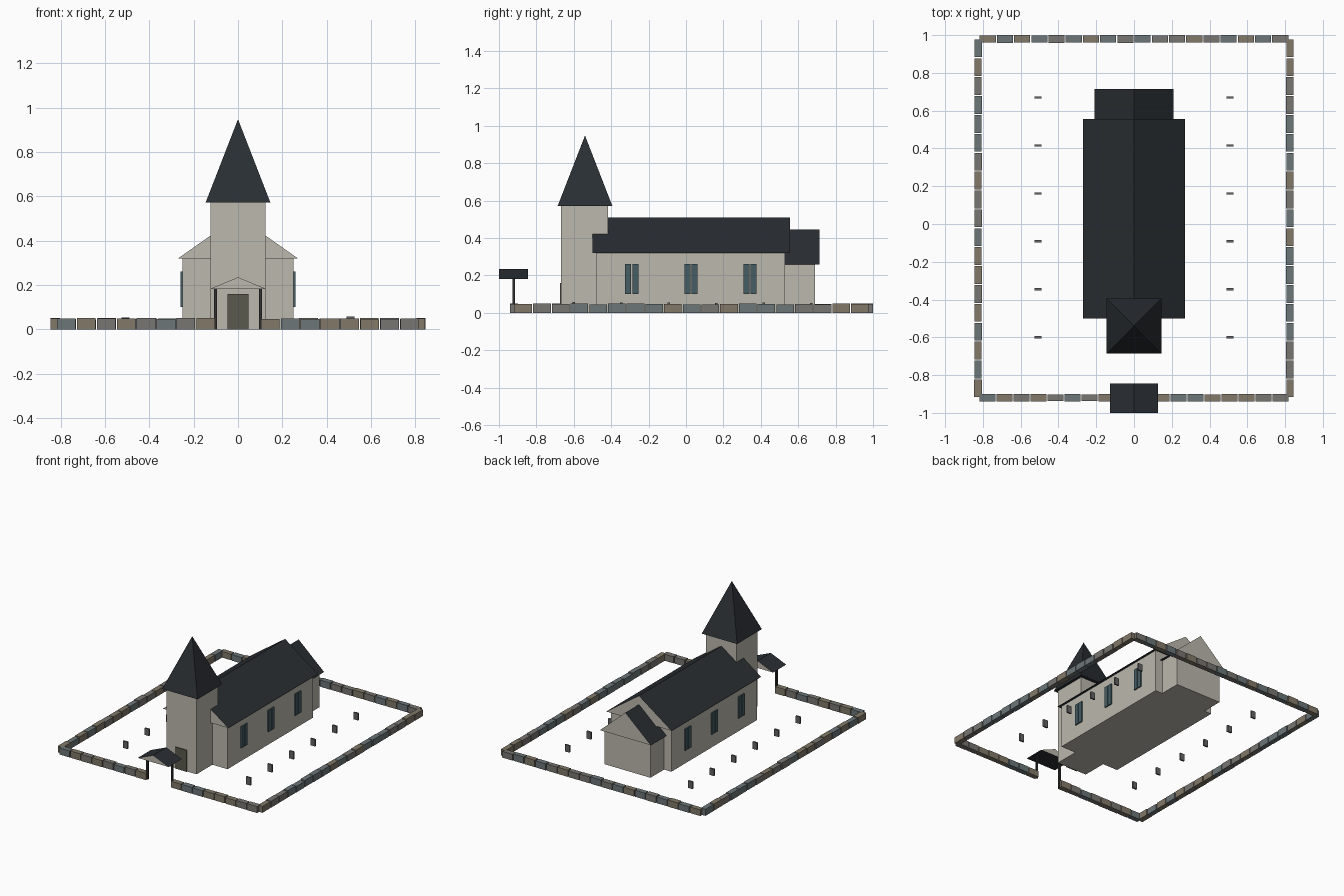
import bpy, random

if "Cube" in bpy.data.objects:
    bpy.data.objects.remove(bpy.data.objects["Cube"])
random.seed(4)


def mat(name, rgb):
    m = bpy.data.materials.new(name)
    m.diffuse_color = (*rgb, 1)
    m.use_nodes = True
    m.node_tree.nodes["Principled BSDF"].inputs["Base Color"].default_value = m.diffuse_color
    return m


STONE = mat("stone", (0.50, 0.48, 0.42))
SLATE = mat("slate", (0.022, 0.027, 0.032))
GLASS = mat("glass", (0.06, 0.11, 0.13))
DOOR = mat("door", (0.10, 0.10, 0.075))
TIMBER = mat("timber", (0.03, 0.03, 0.03))
GRAVE = mat("gravestone", (0.13, 0.13, 0.13))
ROCKS = [mat("rock_brown", (0.22, 0.19, 0.14)), mat("rock_grey", (0.19, 0.18, 0.165)),
         mat("rock_blue", (0.15, 0.18, 0.185))]


def mesh(name, verts, faces, *mats):
    me = bpy.data.meshes.new(name)
    me.from_pydata(verts, [], faces)
    for m in mats:
        me.materials.append(m)
    ob = bpy.data.objects.new(name, me)
    bpy.context.collection.objects.link(ob)
    return ob


def box(name, x, y, z, m):
    """Box from (min, max) ranges."""
    v = [(a, b, c) for a in x for b in y for c in z]
    f = [(0, 1, 3, 2), (4, 6, 7, 5), (0, 4, 5, 1), (2, 3, 7, 6), (0, 2, 6, 4), (1, 5, 7, 3)]
    return mesh(name, v, f, m)


def gable_roof(name, hw, y0, y1, eave, ridge):
    """Slate prism along y with stone gable ends."""
    v = [(x, y, z) for y in (y0, y1) for x, z in ((-hw, eave), (hw, eave), (0, ridge))]
    f = [(0, 1, 2), (3, 5, 4), (0, 3, 4, 1), (1, 4, 5, 2), (0, 2, 5, 3)]
    ob = mesh(name, v, f, STONE, SLATE)
    for p in ob.data.polygons[2:]:
        p.material_index = 1


# nave and chancel
box("nave_walls", (-0.25, 0.25), (-0.48, 0.53), (0, 0.323), STONE)
gable_roof("nave_roof", 0.27, -0.50, 0.555, 0.32, 0.51)
box("chancel_walls", (-0.19, 0.19), (0.50, 0.69), (0, 0.26), STONE)
gable_roof("chancel_roof", 0.21, 0.51, 0.715, 0.258, 0.445)

# tower, spire and door
TY = -0.54
box("tower", (-0.125, 0.125), (TY - 0.127, TY + 0.123), (0, 0.575), STONE)
s = 0.146
mesh("spire", [(-s, TY - s, 0.572), (s, TY - s, 0.572), (s, TY + s, 0.572), (-s, TY + s, 0.572),
               (0, TY, 0.948)],
     [(3, 2, 1, 0), (0, 1, 4), (1, 2, 4), (2, 3, 4), (3, 0, 4)], SLATE)
box("tower_door", (-0.048, 0.048), (-0.674, -0.66), (0, 0.16), DOOR)

# paired lancet windows on both sides
for side in (-1, 1):
    for cy in (-0.29, 0.026, 0.342):
        for d in (-0.019, 0.019):
            box("window", sorted((side * 0.24, side * 0.259)),
                (cy + d - 0.016, cy + d + 0.016), (0.10, 0.26), GLASS)

# covered gate
gable_roof("gate_roof", 0.127, -1.0, -0.845, 0.182, 0.235)
for x in (-0.102, 0.102):
    box("gate_post", (x - 0.007, x + 0.007), (-0.928, -0.914), (0, 0.186), TIMBER)

# gravestones in two rows
for x in (-0.508, 0.508):
    for i in range(6):
        y = -0.6 + i * 0.254
        box("gravestone", (x - 0.018, x + 0.018), (y - 0.006, y + 0.006),
            (0, random.uniform(0.05, 0.058)), GRAVE)


# boundary wall of separate stones
def stone_run(start, end, n, along_x, c):
    step = (end - start) / n
    for i in range(n):
        a = (start + i * step + 0.003, start + (i + 1) * step - 0.003)
        w = 0.02 + random.uniform(-0.002, 0.001)
        b = (c - w, c + w)
        z = (0, random.uniform(0.045, 0.051))
        x, y = (a, b) if along_x else (b, a)
        box("wall_stone", x, y, z, random.choice(ROCKS))


stone_run(-0.82, 0.82, 18, True, 0.98)
stone_run(-0.82, -0.10, 8, True, -0.92)
stone_run(0.10, 0.82, 8, True, -0.92)
for x in (-0.825, 0.825):
    stone_run(-0.92, 0.98, 19, False, x)
